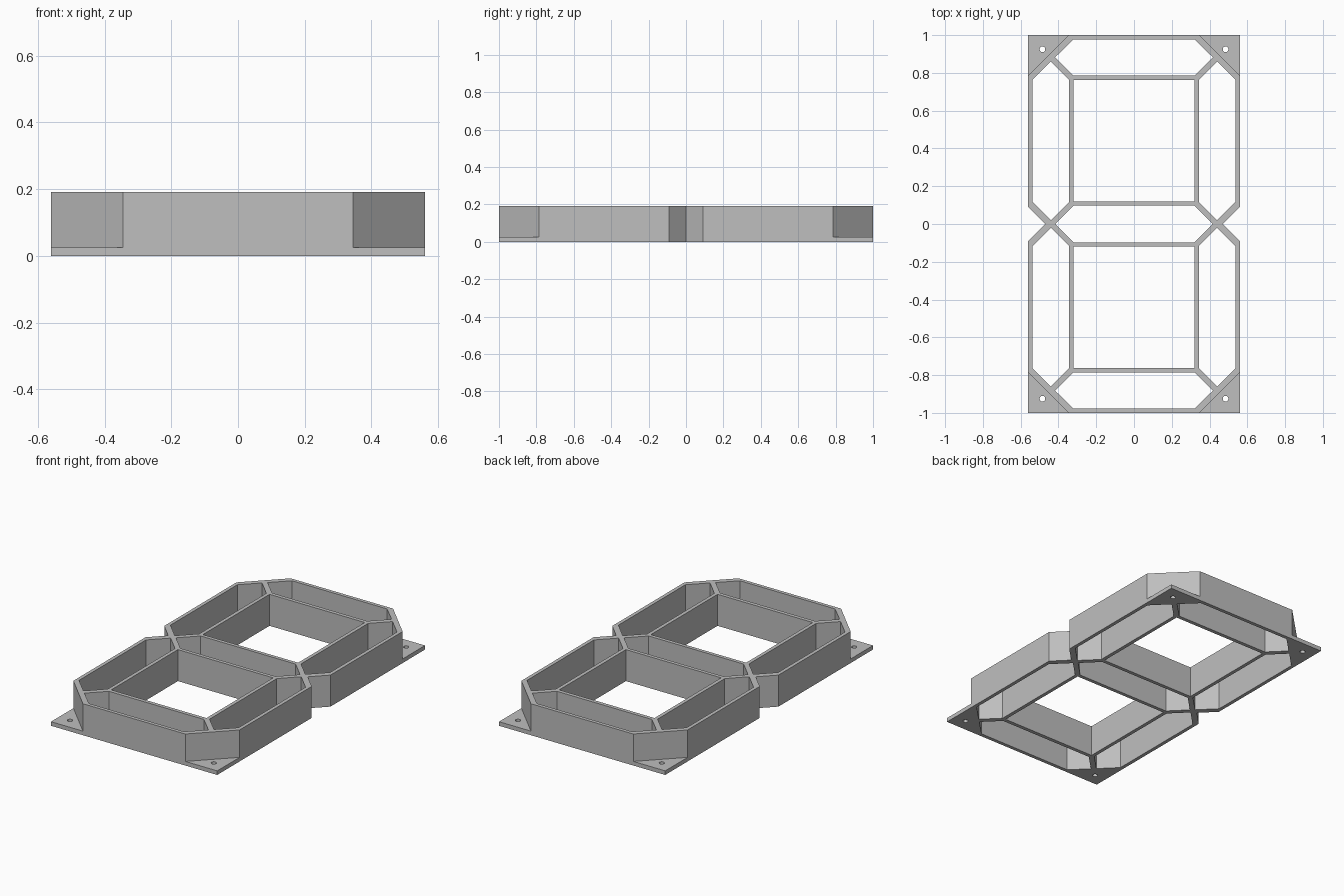
import bpy, bmesh, math
from mathutils import Vector

cube = bpy.data.objects.get("Cube")
if cube:
    bpy.data.objects.remove(cube, do_unlink=True)

HALF_W, HALF_L = 0.56, 1.0      # outer half width and half length
HEIGHT, PLATE = 0.192, 0.025    # wall height, mounting plate thickness
CHAMFER, NOTCH = 0.215, 0.09    # corner and waist cuts

grey = bpy.data.materials.new("plain grey")
grey.use_nodes = True
colour = (0.52, 0.52, 0.52, 1)
grey.diffuse_color = colour
grey.node_tree.nodes["Principled BSDF"].inputs["Base Color"].default_value = colour


def prism(name, loops, height):
    """Extrude an outline (first loop) with holes (other loops) up from z = 0."""
    bm = bmesh.new()
    edges = []
    for loop in loops:
        verts = [bm.verts.new((x, y, 0)) for x, y in loop]
        edges += [bm.edges.new((v, verts[i - 1])) for i, v in enumerate(verts)]
    bmesh.ops.triangle_fill(bm, edges=edges, use_beauty=True, normal=Vector((0, 0, 1)))
    top = bmesh.ops.extrude_face_region(bm, geom=bm.faces[:], use_keep_orig=True)["geom"]
    bmesh.ops.translate(bm, vec=(0, 0, height),
                        verts=[g for g in top if isinstance(g, bmesh.types.BMVert)])
    bmesh.ops.recalc_face_normals(bm, faces=bm.faces[:])
    mesh = bpy.data.meshes.new(name)
    bm.to_mesh(mesh)
    bm.free()
    mesh.materials.append(grey)
    obj = bpy.data.objects.new(name, mesh)
    bpy.context.collection.objects.link(obj)
    return obj


def flip(loop, sx, sy):
    return [(x * sx, y * sy) for x, y in loop]


# Outer outline with cut corners and a pinched waist
quarter = [(HALF_W - NOTCH, 0), (HALF_W, NOTCH),
           (HALF_W, HALF_L - CHAMFER), (HALF_W - CHAMFER, HALF_L)]
right = flip(quarter[:0:-1], 1, -1) + quarter
outline = right + flip(right[::-1], -1, 1)

# Hexagonal segment pockets and square openings
side = [(0.343, 0.117), (0.44, 0.02), (0.538, 0.118),
        (0.538, 0.762), (0.44, 0.86), (0.343, 0.763)]
end = [(-0.32, 0.785), (0.32, 0.785), (0.418, 0.882),
       (0.32, 0.978), (-0.32, 0.978), (-0.418, 0.882)]
middle = [(-0.32, 0.098), (0.32, 0.098), (0.418, 0),
          (0.32, -0.098), (-0.32, -0.098), (-0.418, 0)]
opening = [(-0.321, 0.12), (0.321, 0.12), (0.321, 0.762), (-0.321, 0.762)]

holes = [middle]
for sy in (1, -1):
    holes += [flip(end, 1, sy), flip(opening, 1, sy)]
    holes += [flip(side, sx, sy) for sx in (1, -1)]
prism("segment_frame", [outline] + holes, HEIGHT)

# Triangular mounting plates with screw holes
plate = [(HALF_W - CHAMFER, HALF_L), (HALF_W, HALF_L - CHAMFER), (HALF_W, HALF_L)]
screw = [(0.485 + 0.015 * math.cos(a * math.tau / 24),
          0.925 + 0.015 * math.sin(a * math.tau / 24)) for a in range(24)]
for sx, side_name in ((1, "left"), (-1, "right")):
    for sy, end_name in ((1, "back"), (-1, "front")):
        prism(f"{end_name}_{side_name}_mounting_plate",
              [flip(plate, sx, sy), flip(screw, sx, sy)], PLATE)
